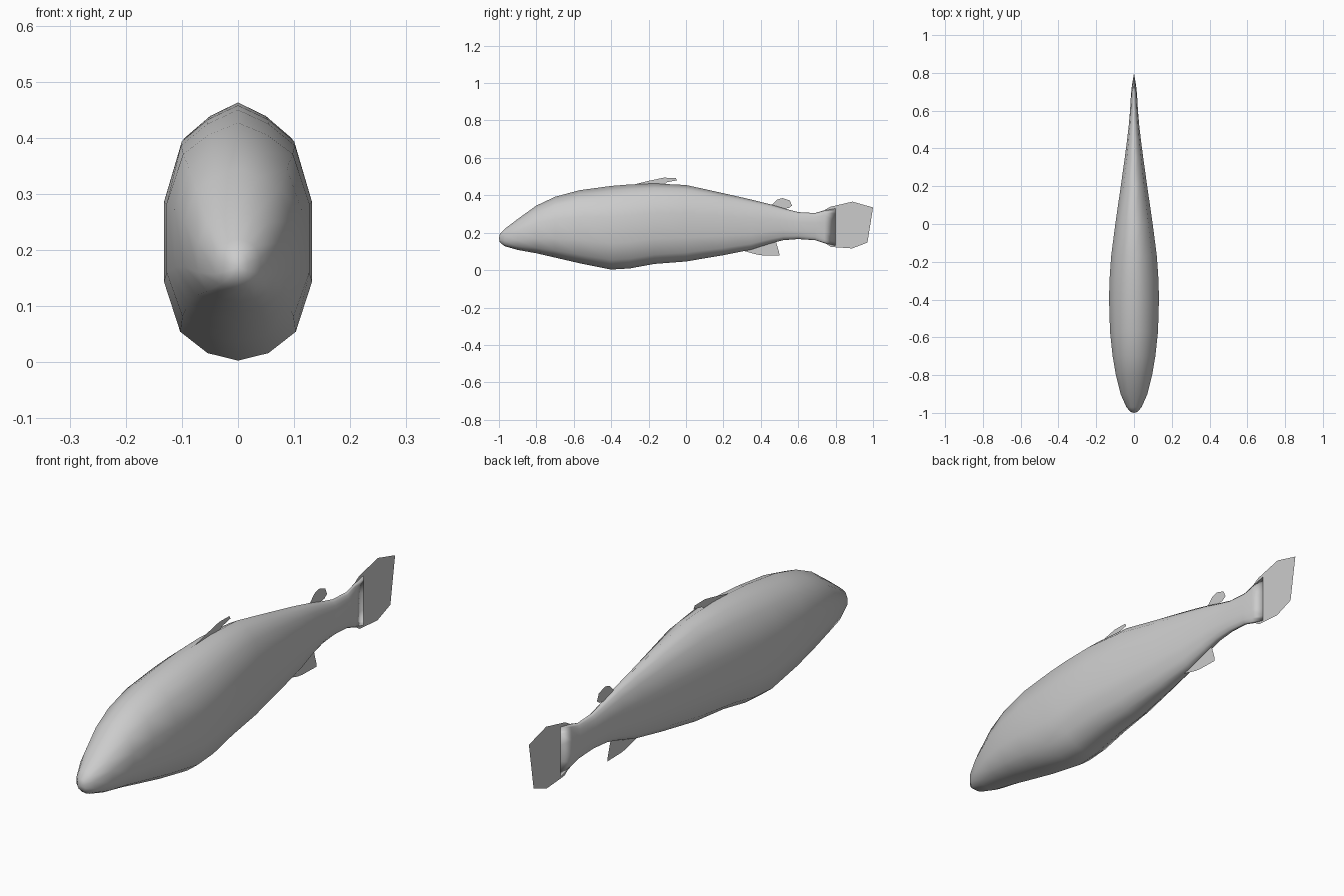
import bpy, bmesh, math

if "Cube" in bpy.data.objects:
    bpy.data.objects.remove(bpy.data.objects["Cube"])

grey = bpy.data.materials.new("light_grey")
grey.diffuse_color = (0.6, 0.6, 0.6, 1)
grey.use_nodes = True
grey.node_tree.nodes["Principled BSDF"].inputs["Base Color"].default_value = grey.diffuse_color


def finish(name, bm):
    mesh = bpy.data.meshes.new(name)
    bm.to_mesh(mesh)
    bm.free()
    mesh.materials.append(grey)
    obj = bpy.data.objects.new(name, mesh)
    bpy.context.collection.objects.link(obj)
    return obj


# Half of the cross-section: (share of half width, share of height)
half = [(0, 1), (.41, .944), (.77, .857), (1, .631), (1, .315), (.78, .115), (.41, .03), (0, 0)]
section = half + [(-x, z) for x, z in half[-2:0:-1]]

# Body stations: y, belly z, back z, half width
stations = [
    (-.995, .148, .195, .018), (-.97, .128, .22, .04), (-.9, .108, .273, .071),
    (-.8, .09, .345, .096), (-.7, .067, .392, .113), (-.57, .037, .427, .127),
    (-.4, .003, .45, .132), (-.3, .009, .458, .13), (-.17, .033, .463, .121),
    (0, .046, .455, .099), (.2, .08, .411, .07), (.35, .11, .377, .049),
    (.45, .142, .352, .036), (.52, .16, .331, .028), (.6, .166, .31, .021),
    (.69, .16, .305, .016), (.74, .145, .318, .01)]

# Body: lofted rings, closed nose, tapering to an edge in the tail
bm = bmesh.new()
rings = [[bm.verts.new((x * w, y, lo + z * (hi - lo))) for x, z in section]
         for y, lo, hi, w in stations]
n = len(section)
for a, b in zip(rings, rings[1:]):
    for i in range(n):
        j = (i + 1) % n
        bm.faces.new((a[i], a[j], b[j], b[i]))
nose = bm.verts.new((0, -1, .17))
for i in range(n):
    bm.faces.new((rings[0][(i + 1) % n], rings[0][i], nose))
tail_edge = [bm.verts.new((0, .8, .13 + z * .2)) for x, z in half]
for i in range(n):
    j = (i + 1) % n
    ti, tj = tail_edge[min(i, n - i)], tail_edge[min(j, n - j)]
    bm.faces.new((rings[-1][i], rings[-1][j], tj, ti))
bmesh.ops.recalc_face_normals(bm, faces=bm.faces)
for f in bm.faces:
    f.smooth = True
finish("body", bm)


# Fins: flat sheets on the centre plane
def fin(name, outline):
    bm = bmesh.new()
    face = bm.faces.new([bm.verts.new((0, y, z)) for y, z in outline])
    bmesh.ops.triangulate(bm, faces=[face])
    return finish(name, bm)


fin("tail_fin", [(.69, .305), (.74, .32), (.77, .338), (.89, .366), (1, .335), (.95, .288),
                 (.925, .235), (.937, .185), (.97, .147), (.888, .116), (.775, .124),
                 (.75, .14), (.69, .16)])
fin("back_fin", [(-.29, .455), (-.2, .477), (-.12, .494), (-.055, .493), (-.048, .48),
                 (-.1, .47), (-.12, .455)])
fin("small_back_fin", [(.455, .345), (.485, .376), (.515, .385), (.555, .372), (.567, .345),
                       (.55, .332), (.5, .325)])
fin("belly_fin", [(.3, .105), (.38, .083), (.41, .079), (.5, .077), (.498, .095),
                  (.48, .155), (.4, .135)])
